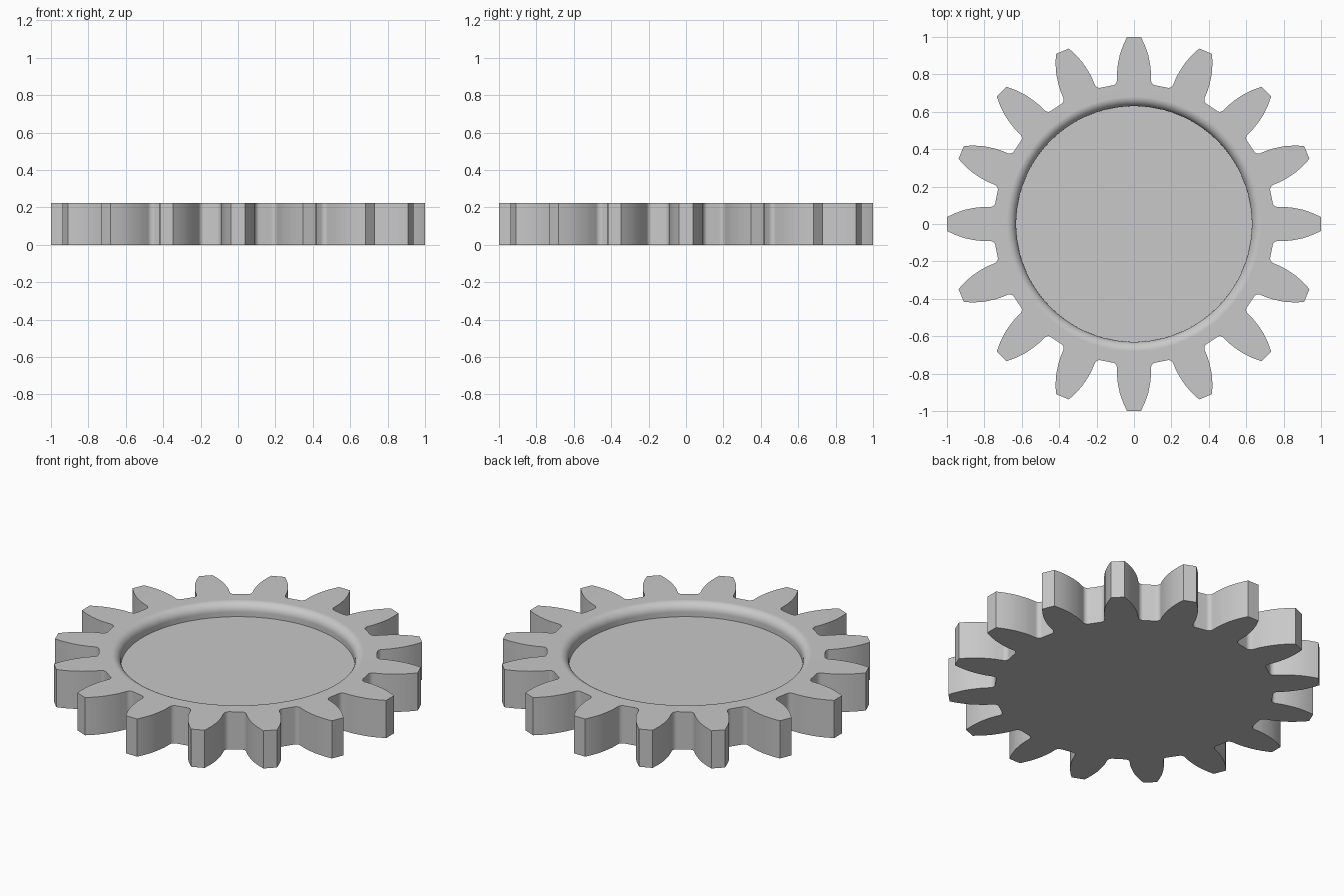
import bpy, bmesh
from math import sin, cos, pi, sqrt, atan2, radians

cube = bpy.data.objects.get("Cube")
if cube:
    bpy.data.objects.remove(cube, do_unlink=True)

TEETH = 16
HEIGHT = 0.224
ROOT = 0.75        # radius between the teeth
ROOT_FILLET = 0.028
POCKET = 0.63      # radius of the recessed floor
ROUND = 0.05       # rounding of the pocket rim
DEPTH = 0.078

# Half of one tooth as (half width, distance from centre), tip to root
half = [(0.037, 1.0), (0.049, 0.975), (0.060, 0.95), (0.069, 0.925), (0.077, 0.90),
        (0.083, 0.87), (0.088, 0.84), (0.091, 0.81)]
fx = 0.091 + ROOT_FILLET
fy = sqrt((ROOT + ROOT_FILLET) ** 2 - fx ** 2)
end = atan2(-fy, -fx) + 2 * pi
for i in range(7):
    a = pi + (end - pi) * i / 6
    half.append((fx + ROOT_FILLET * cos(a), fy + ROOT_FILLET * sin(a)))
tooth = [(-w, r) for w, r in reversed(half)] + half

# Outline of all the teeth, clockwise from above
outline = []
for k in range(TEETH):
    c, s = cos(2 * pi * k / TEETH), sin(2 * pi * k / TEETH)
    outline += [(x * c + y * s, y * c - x * s) for x, y in tooth]


def circle(radius):
    """Circle with one point at the polar angle of each outline point."""
    return [(radius * x / sqrt(x * x + y * y), radius * y / sqrt(x * x + y * y))
            for x, y in outline]


# Stacked loops: underside, top edge, rounded rim, pocket floor
loops = [(outline, 0.0), (outline, HEIGHT)]
for i in range(9):
    a = pi / 2 * i / 8
    loops.append((circle(POCKET + ROUND * (1 - sin(a))), HEIGHT - ROUND * (1 - cos(a))))
loops.append((circle(POCKET), HEIGHT - DEPTH))

bm = bmesh.new()
rings = [[bm.verts.new((x, y, z)) for x, y in pts] for pts, z in loops]
n = len(outline)
for low, high in zip(rings, rings[1:]):
    for i in range(n):
        j = (i + 1) % n
        bm.faces.new((low[j], low[i], high[i], high[j]))
bm.faces.new(rings[0])
bm.faces.new(list(reversed(rings[-1])))
bmesh.ops.recalc_face_normals(bm, faces=bm.faces)

mesh = bpy.data.meshes.new("gear_wheel")
bm.to_mesh(mesh)
bm.free()
gear = bpy.data.objects.new("gear_wheel", mesh)
bpy.context.collection.objects.link(gear)

# Plain grey
grey = bpy.data.materials.new("plain_grey")
grey.use_nodes = True
colour = (0.58, 0.58, 0.58, 1.0)
grey.diffuse_color = colour
grey.node_tree.nodes["Principled BSDF"].inputs["Base Color"].default_value = colour
mesh.materials.append(grey)

# Smooth flanks and rim, crisp edges, flat top
bpy.ops.object.select_all(action='DESELECT')
gear.select_set(True)
bpy.context.view_layer.objects.active = gear
bpy.ops.object.shade_smooth_by_angle(angle=radians(30))
weighted = gear.modifiers.new("flat_top_normals", 'WEIGHTED_NORMAL')
weighted.keep_sharp = True
